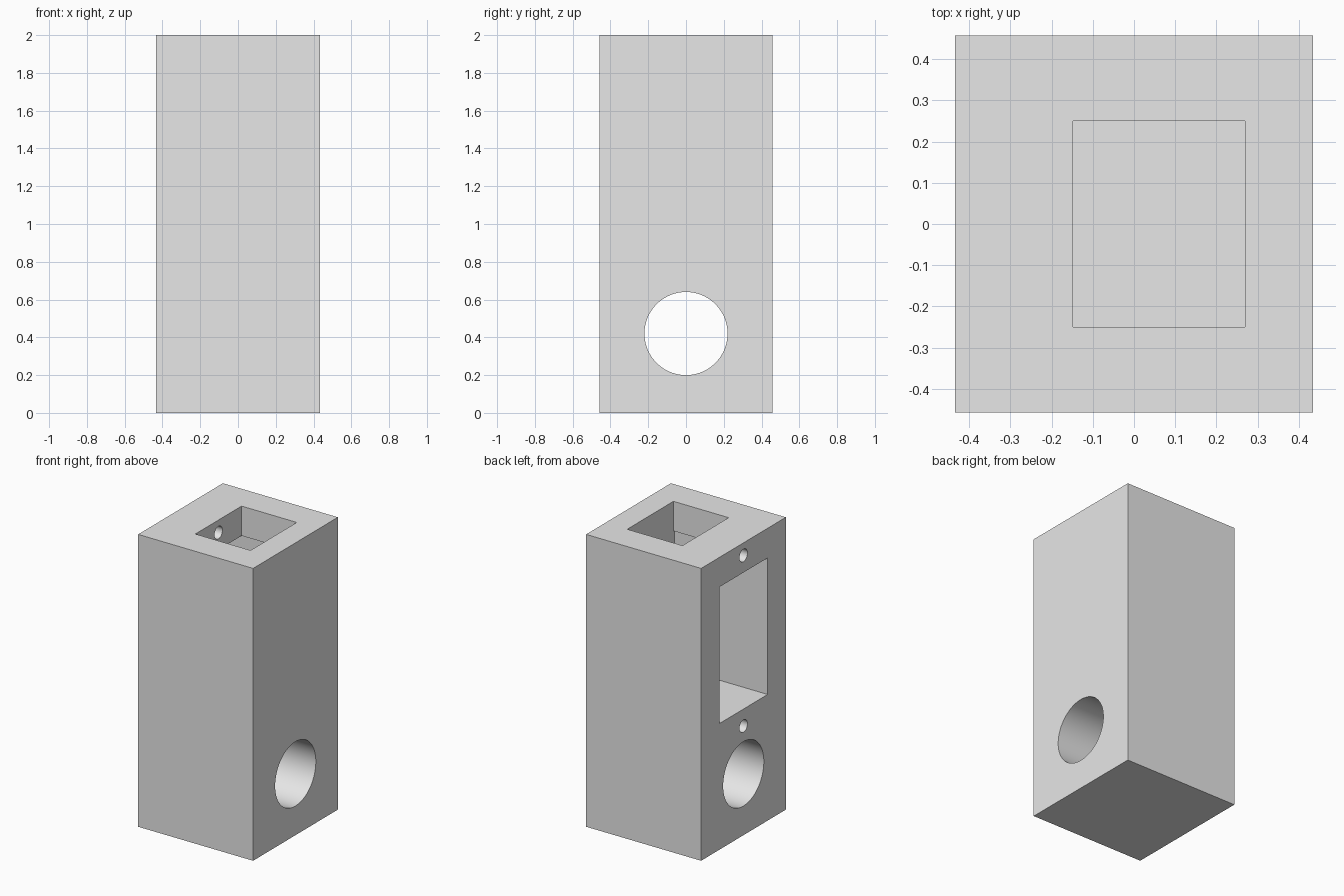
import bpy, math

if "Cube" in bpy.data.objects:
    bpy.data.objects.remove(bpy.data.objects["Cube"], do_unlink=True)

grey = bpy.data.materials.new("plain grey")
grey.use_nodes = True
grey.diffuse_color = (0.8, 0.8, 0.8, 1)
grey.node_tree.nodes["Principled BSDF"].inputs["Base Color"].default_value = grey.diffuse_color


def box(name, x0, x1, half_y, z0, z1):
    bpy.ops.mesh.primitive_cube_add(size=1, location=((x0 + x1) / 2, 0, (z0 + z1) / 2))
    ob = bpy.context.object
    ob.name = name
    ob.scale = (x1 - x0, 2 * half_y, z1 - z0)
    bpy.ops.object.transform_apply(location=True, rotation=False, scale=True)
    ob.data.materials.append(grey)
    return ob


def bore(name, x0, x1, z, radius, sides):
    bpy.ops.mesh.primitive_cylinder_add(vertices=sides, radius=radius, depth=x1 - x0,
                                        location=((x0 + x1) / 2, 0, z),
                                        rotation=(0, math.pi / 2, 0))
    ob = bpy.context.object
    ob.name = name
    ob.data.materials.append(grey)
    return ob


# Solid block
HALF_X, HALF_Y = 0.435, 0.458
OUT = -HALF_X - 0.1
WALL = -0.148
block = box("housing_block", -HALF_X, HALF_X, HALF_Y, 0, 2)

# Top pocket, side window, round passage and two screw holes
cutters = [
    box("top_pocket_cutter", WALL, 0.27, 0.25, 1.2, 2.1),
    box("side_window_cutter", OUT, 0.271, 0.261, 0.863, 1.797),
    bore("passage_cutter", -0.6, 0.6, 0.42, 0.22, 96),
    bore("upper_screw_cutter", OUT, WALL + 0.05, 1.914, 0.043, 32),
    bore("lower_screw_cutter", OUT, WALL, 0.747, 0.043, 32),
]

for cutter in cutters:
    mod = block.modifiers.new(cutter.name, 'BOOLEAN')
    mod.operation = 'DIFFERENCE'
    mod.solver = 'EXACT'
    mod.object = cutter
    bpy.ops.object.select_all(action='DESELECT')
    block.select_set(True)
    bpy.context.view_layer.objects.active = block
    bpy.ops.object.modifier_apply(modifier=mod.name)
    bpy.data.objects.remove(cutter, do_unlink=True)

# Smooth bores, sharp box edges
bpy.ops.object.shade_smooth_by_angle(angle=math.radians(30))
